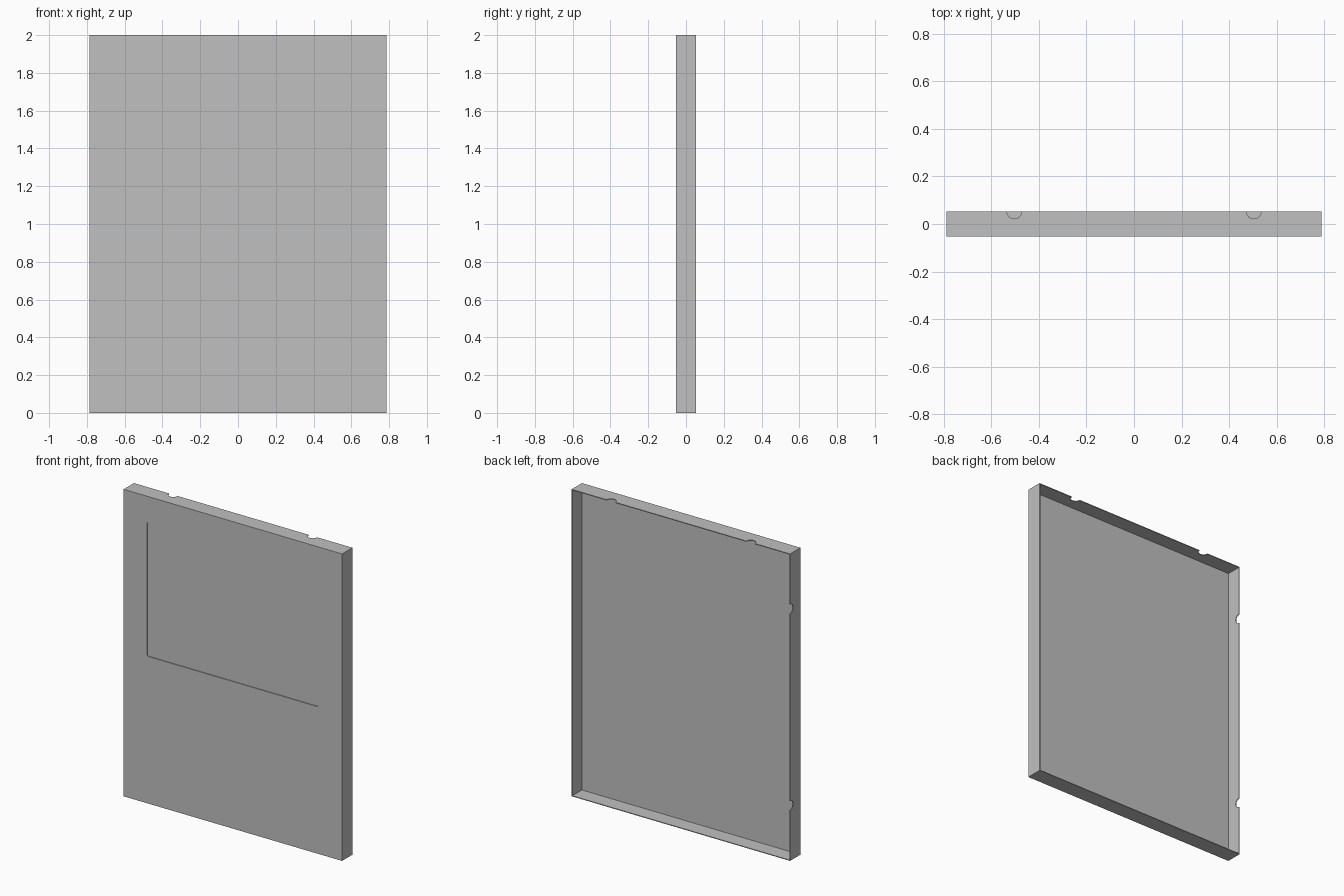
import bpy, bmesh, math
from mathutils import Matrix, Vector

if "Cube" in bpy.data.objects:
    bpy.data.objects.remove(bpy.data.objects["Cube"])

W, D, H = 0.787, 0.053, 2.0      # half width, half depth, height
WALL, FRONT, RECESS = 0.005, 0.008, 0.005

grey = bpy.data.materials.new("light grey metal")
grey.diffuse_color = (0.53, 0.53, 0.53, 1)
grey.use_nodes = True
grey.node_tree.nodes["Principled BSDF"].inputs["Base Color"].default_value = grey.diffuse_color


def finish(name, bm):
    bmesh.ops.recalc_face_normals(bm, faces=bm.faces)
    me = bpy.data.meshes.new(name)
    bm.to_mesh(me)
    bm.free()
    me.materials.append(grey)
    ob = bpy.data.objects.new(name, me)
    bpy.context.collection.objects.link(ob)
    return ob


def box(name, lo, hi, corner=0.0):
    bm = bmesh.new()
    lo, hi = Vector(lo), Vector(hi)
    bmesh.ops.create_cube(bm, size=1, matrix=Matrix.Translation((lo + hi) / 2)
                          @ Matrix.Diagonal((*(hi - lo), 1)))
    if corner:  # round the edges running front to back
        edges = [e for e in bm.edges
                 if abs(e.verts[0].co.y - e.verts[1].co.y) > 1e-4]
        bmesh.ops.bevel(bm, geom=edges, offset=corner, segments=4,
                        profile=0.5, affect='EDGES')
    return finish(name, bm)


def cylinder(name, centre, axis, radius=0.031, length=0.06):
    bm = bmesh.new()
    turn = Matrix.Rotation(math.pi / 2, 4, 'Y') if axis == 'X' else Matrix()
    bmesh.ops.create_cone(bm, cap_ends=True, segments=32, radius1=radius,
                          radius2=radius, depth=length,
                          matrix=Matrix.Translation(centre) @ turn)
    return finish(name, bm)


def cut(target, cutter):
    cutter.hide_render = True
    mod = target.modifiers.new("cut", 'BOOLEAN')
    mod.operation = 'DIFFERENCE'
    mod.solver = 'EXACT'
    mod.object = cutter
    bpy.context.view_layer.objects.active = target
    bpy.ops.object.modifier_apply(modifier=mod.name)
    bpy.data.objects.remove(cutter)


# Thin folded panel, open at the back
panel = box("door_panel", (-W, -D, 0), (W, D, H))
cut(panel, box("inside_cutter", (-W + WALL, -D + FRONT, WALL),
               (W - WALL, D + 0.1, H - WALL)))

# Shallow recess on the front
cut(panel, box("recess_cutter", (-0.617, -D - 0.1, 0.958),
               (0.617, -D + RECESS, 1.833), corner=0.008))

# Half-round notches in the back edge of the top and left walls
for s in (-1, 1):
    cut(panel, cylinder("top_notch_cutter", (s * 0.503, D, H), 'Z'))
    cut(panel, cylinder("side_notch_cutter", (-W, D, 1 + s * 0.64), 'X'))
